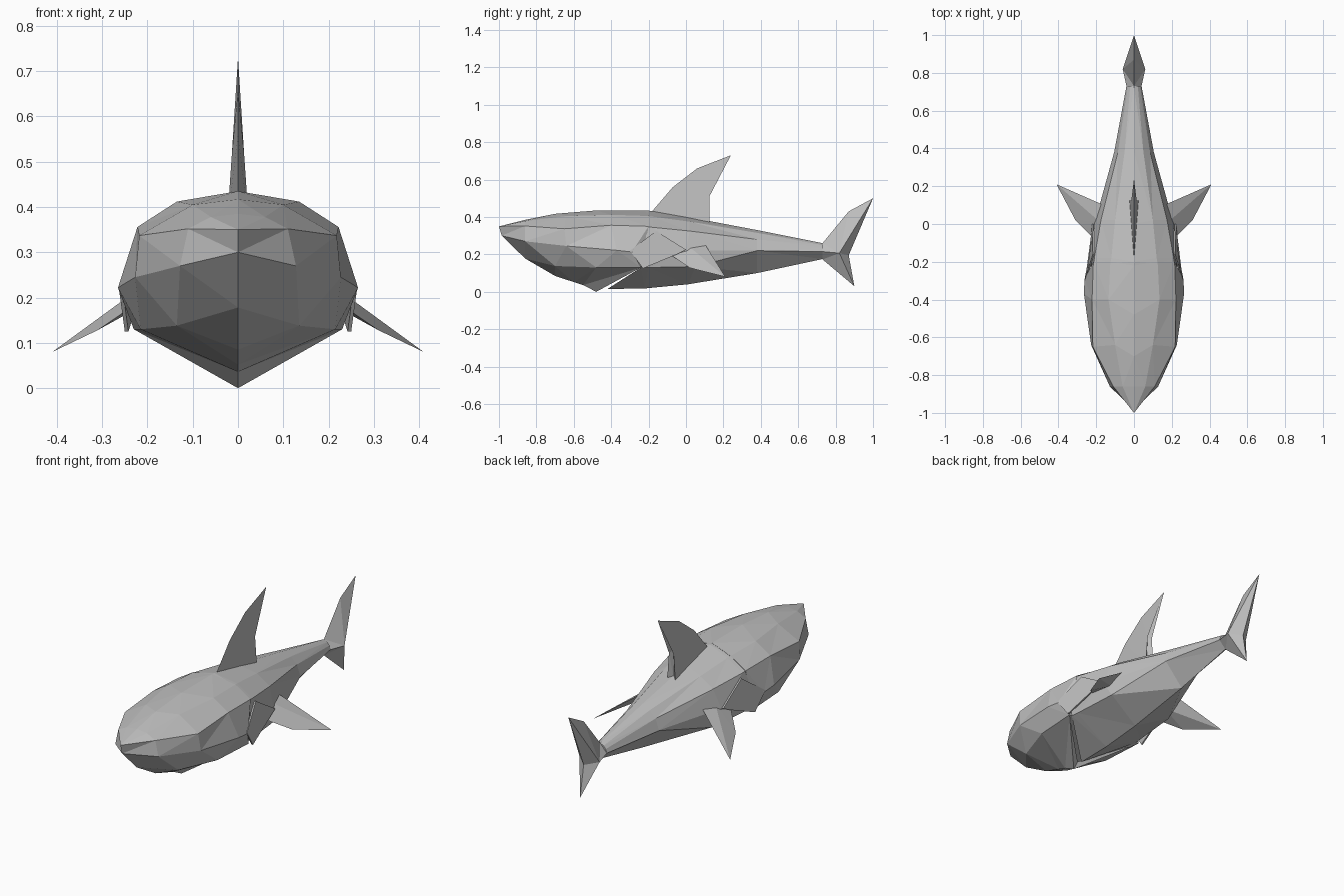
import bpy
import bmesh
from mathutils import Vector

# Remove only the default cube
default_cube = bpy.data.objects.get("Cube")
if default_cube:
    bpy.data.objects.remove(default_cube, do_unlink=True)

# Single skin colour
skin = bpy.data.materials.new("plain_grey")
skin.use_nodes = True
grey = (0.52, 0.52, 0.52, 1)
skin.diffuse_color = grey
skin.node_tree.nodes["Principled BSDF"].inputs["Base Color"].default_value = grey


def finish(bm, name):
    """Clean the mesh, shade it flat and link it as an object."""
    bmesh.ops.recalc_face_normals(bm, faces=bm.faces[:])
    mesh = bpy.data.meshes.new(name)
    bm.to_mesh(mesh)
    bm.free()
    mesh.materials.append(skin)
    obj = bpy.data.objects.new(name, mesh)
    bpy.context.collection.objects.link(obj)
    return obj


def add_faces(bm, points, faces, side=1):
    """Add faces to one side; side = -1 reflects them across the centre."""
    verts = [bm.verts.new((side * x, y, z)) for x, y, z in points]
    for face in faces:
        bm.faces.new([verts[i] for i in face])


def symmetric(name, points, faces, close=False):
    """Build half a part, reflect it, weld the centre and close open ends."""
    bm = bmesh.new()
    for side in (1, -1):
        add_faces(bm, points, faces, side)
    bmesh.ops.remove_doubles(bm, verts=bm.verts[:], dist=0.0005)
    if close:
        bmesh.ops.holes_fill(bm, edges=bm.edges[:], sides=0)
    bmesh.ops.recalc_face_normals(bm, faces=bm.faces[:])
    bmesh.ops.triangulate(bm, faces=bm.faces[:], quad_method="SHORT_EDGE")
    return finish(bm, name)


def loft(name, rings):
    """Bridge half rings, each running from the back ridge to the belly."""
    count = len(rings[0])
    points = [p for ring in rings for p in ring]
    faces = []
    for r in range(len(rings) - 1):
        for c in range(count - 1):
            a = r * count + c
            faces.append((a, a + 1, a + count + 1, a + count))
    return symmetric(name, points, faces, close=True)


# Head: ridge, shoulder, brow, cheek, jaw and keel of each ring
nose_top, nose_low = (0, -1, .35), (0, -.985, .3)
loft("head", [
    [nose_top, nose_top, nose_top, nose_low, nose_low, nose_low],
    [(0, -.86, .385), (.06, -.86, .378), (.11, -.86, .352),
     (.128, -.86, .27), (0, -.86, .178), (0, -.86, .178)],
    [(0, -.7, .417), (.1, -.64, .405), (.218, -.65, .337),
     (.227, -.64, .245), (.135, -.7, .138), (0, -.7, .085)],
    [(0, -.48, .435), (.135, -.4, .412), (.222, -.4, .356),
     (.265, -.37, .222), (.215, -.48, .13), (0, -.6, .052)],
    [(0, -.22, .435), (.125, -.2, .405), (.215, -.2, .35),
     (.262, -.29, .213), (.23, -.24, .13), (0, -.55, .036)],
])

# Trunk: starts under the head and tapers to the tail root
loft("trunk", [
    [(0, -.23, .434), (.125, -.21, .404), (.213, -.21, .349),
     (.235, -.22, .215), (.215, -.24, .13), (0, -.42, .015)],
    [(0, -.2, .434), (.12, -.18, .402), (.21, -.18, .345),
     (.23, -.18, .218), (.21, -.2, .13), (0, -.22, .018)],
    [(0, 0, .402), (.1, .02, .375), (.175, .02, .325),
     (.21, 0, .222), (.19, .05, .135), (0, .01, .04)],
    [(0, .38, .33), (.05, .38, .315), (.085, .38, .28),
     (.105, .38, .222), (.105, .38, .22), (0, .38, .1)],
    [(0, .73, .26), (.02, .73, .25), (.033, .73, .235),
     (.04, .73, .216), (.04, .73, .215), (0, .73, .175)],
])

# Lip under the rear of the jaw
symmetric("jaw_lip", [
    (.23, -.24, .13), (0, -.55, .036), (0, -.48, 0), (0, -.45, .03),
], [(0, 1, 2), (0, 2, 3)])

# Dorsal fin: sharp front, grooved rear edge
symmetric("dorsal_fin", [
    (0, -.19, .42), (0, -.07, .56), (0, .06, .66), (0, .24, .73),
    (.014, .125, .51), (.025, .125, .35), (0, .1, .52), (0, .1, .35),
], [(0, 1, 4, 5), (1, 2, 4), (2, 3, 4), (3, 6, 4), (4, 6, 7, 5)])

# Tail fin: two lobes fanned round a raised hub on each side
symmetric("tail_fin", [
    (.06, .82, .207),
    (.04, .73, .215), (0, .73, .26), (0, .87, .43), (0, 1, .5),
    (0, .87, .195), (0, .9, .03), (0, .73, .173),
], [(0, i, i % 7 + 1) for i in range(1, 8)])

# Pectoral fins and gill covers on both sides
fin_points = [
    (.2, -.09, .203), (.31, .02, .128), (.41, .21, .08),
    (.16, .1, .257), (.18, .01, .248), (.18, .03, .2),
]
cover_points = [
    (.263, -.3, .22), (.25, -.23, .125), (.226, -.05, .2),
    (.222, 0, .225), (.218, -.16, .325),
]
for label, side in (("left", 1), ("right", -1)):
    bm = bmesh.new()
    for x, y, z in fin_points:
        bm.verts.new((side * x, y, z))
    bmesh.ops.convex_hull(bm, input=bm.verts[:])
    finish(bm, label + "_pectoral_fin")

    # Cover plate: outer and inner outlines joined by a thin rim
    bm = bmesh.new()
    inward = Vector((-.008, 0, 0))
    inner = [tuple(Vector(p) + inward) for p in cover_points]
    n = len(cover_points)
    rim = [(i, (i + 1) % n, (i + 1) % n + n, i + n) for i in range(n)]
    plates = [tuple(range(n)), tuple(range(2 * n - 1, n - 1, -1))]
    add_faces(bm, cover_points + inner, rim + plates, side)
    finish(bm, label + "_gill_cover")
